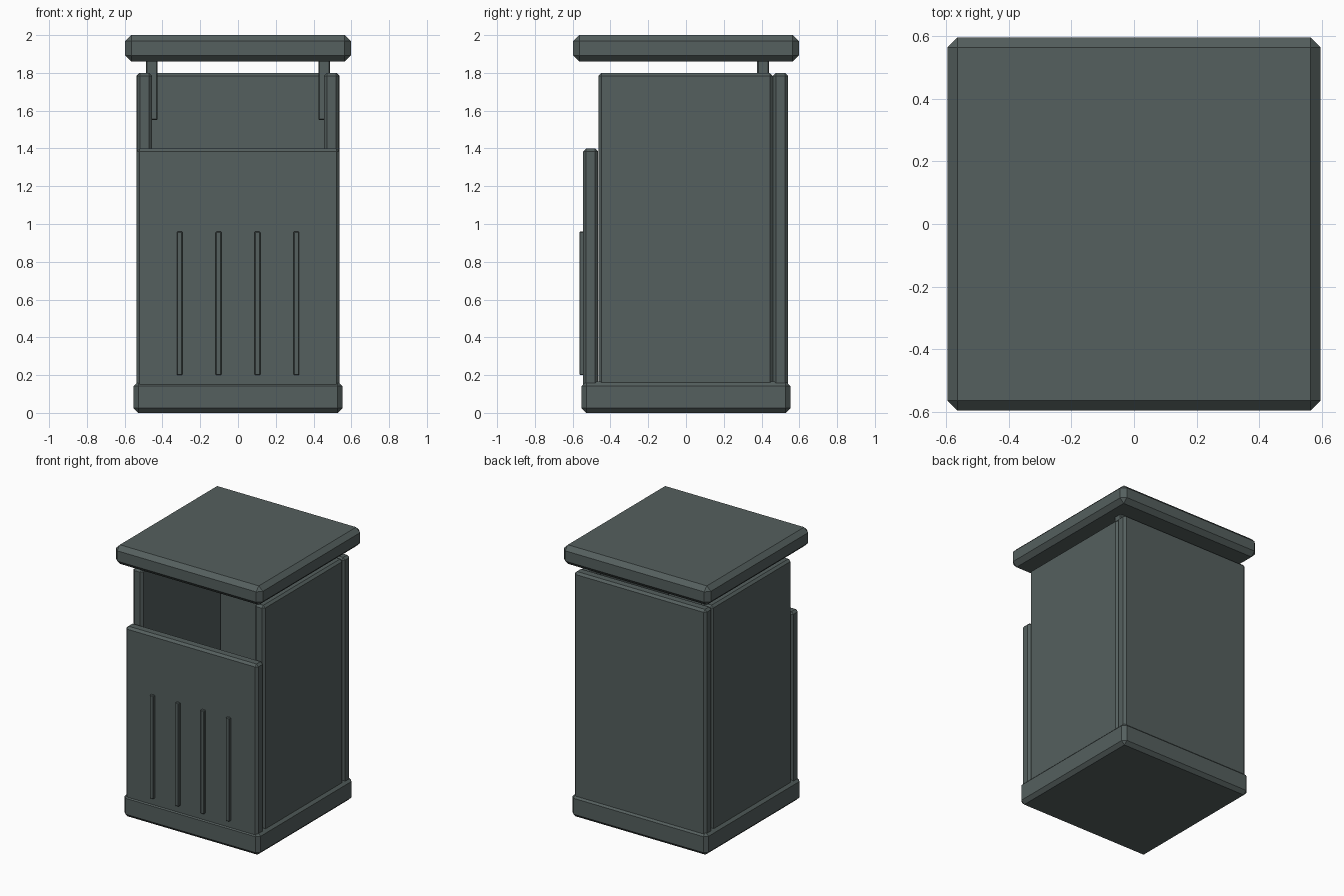
import bpy, bmesh

if "Cube" in bpy.data.objects:
    bpy.data.objects.remove(bpy.data.objects["Cube"])

mat = bpy.data.materials.new("dark_grey_green")
mat.diffuse_color = (0.09, 0.115, 0.112, 1)
mat.use_nodes = True
mat.node_tree.nodes["Principled BSDF"].inputs["Base Color"].default_value = mat.diffuse_color


def box(name, x, y, z, bevel):
    """Chamfered box from (min, max) ranges."""
    bm = bmesh.new()
    bmesh.ops.create_cube(bm, size=1)
    for v in bm.verts:
        v.co = [r[0] if c < 0 else r[1] for c, r in zip(v.co, (x, y, z))]
    bmesh.ops.bevel(bm, geom=bm.edges[:], offset=bevel, segments=1,
                    affect='EDGES', profile=0.5)
    bmesh.ops.recalc_face_normals(bm, faces=bm.faces[:])
    mesh = bpy.data.meshes.new(name)
    bm.to_mesh(mesh)
    bm.free()
    mesh.materials.append(mat)
    obj = bpy.data.objects.new(name, mesh)
    bpy.context.collection.objects.link(obj)
    return obj


# Base and lid
box("base", (-0.553, 0.553), (-0.553, 0.553), (0, 0.167), 0.025)
box("lid", (-0.597, 0.597), (-0.597, 0.597), (1.86, 2.0), 0.032)

# Body panels, the front one lower to leave the opening
box("front_panel", (-0.537, 0.537), (-0.545, -0.465), (0.13, 1.4), 0.016)
box("back_panel", (-0.537, 0.537), (0.46, 0.54), (0.13, 1.8), 0.016)
for side, s in (("left", -1), ("right", 1)):
    x = sorted((s * 0.455, s * 0.535))
    box(side + "_panel", x, (-0.463, 0.46), (0.13, 1.8), 0.016)
    # Posts holding the lid, against the back corners
    x = sorted((s * 0.425, s * 0.488))
    box(side + "_lid_post", x, (0.377, 0.44), (1.55, 1.88), 0.006)

# Raised ribs on the front
for i in range(4):
    cx = -0.309 + i * 0.206
    box(f"front_rib_{i + 1}", (cx - 0.015, cx + 0.015), (-0.564, -0.535),
        (0.2, 0.96), 0.004)
